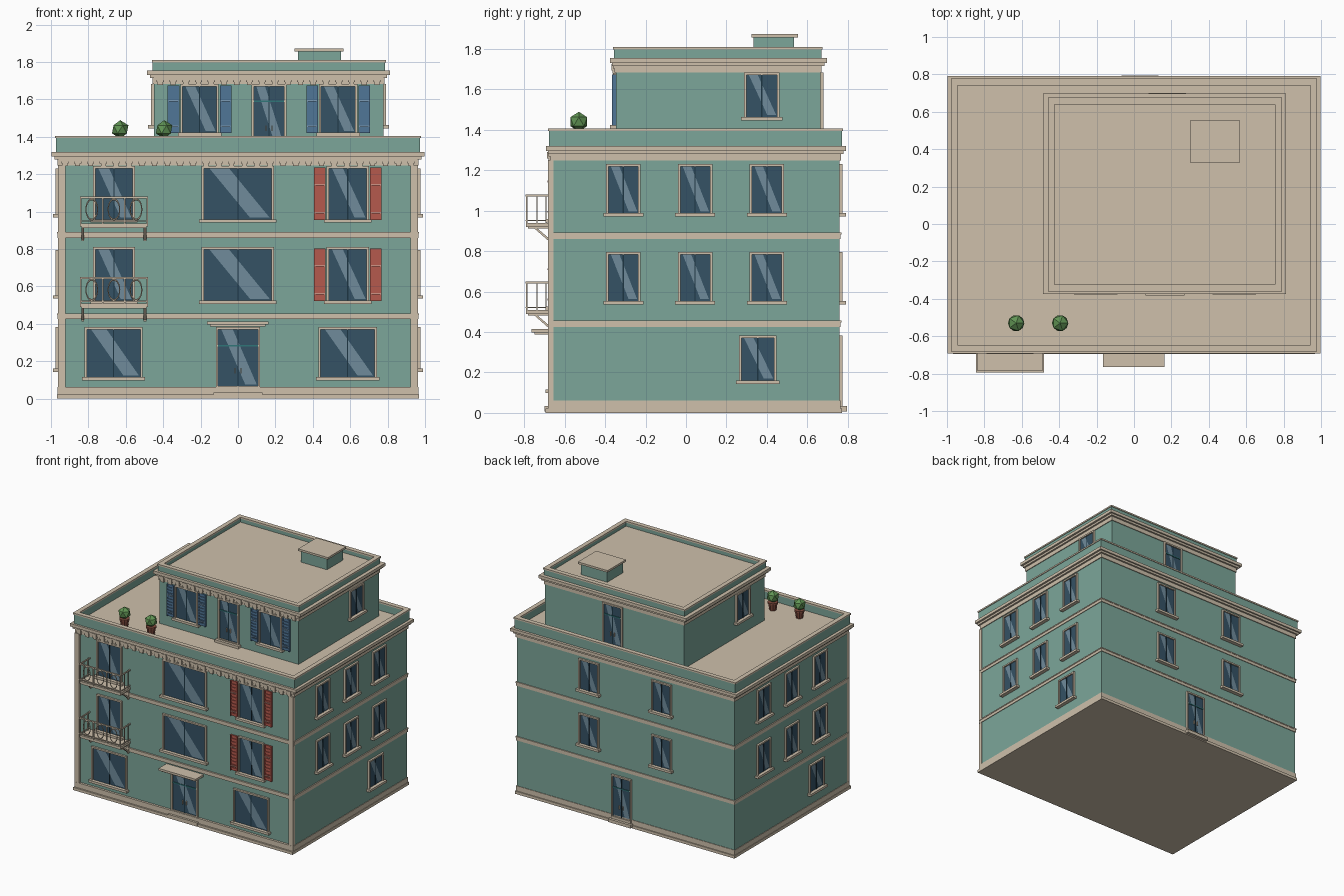
import bpy, bmesh, math
from mathutils import Matrix, Vector

if "Cube" in bpy.data.objects:
    bpy.data.objects.remove(bpy.data.objects["Cube"])

COL = dict(wall=(.20, .38, .32), trim=(.62, .53, .41), glass=(.035, .085, .13), shine=(.16, .26, .33),
           dark=(.012, .035, .055), teal=(.03, .18, .19), red=(.46, .10, .075), pink=(.62, .30, .24),
           blue=(.08, .18, .31), sky=(.2, .33, .46), leaf=(.12, .30, .09), pot=(.23, .075, .05))
MAT = {}
for k, c in COL.items():
    MAT[k] = bpy.data.materials.new(k)
    MAT[k].diffuse_color = (*c, 1)


def wall(x, y, deg):
    """Wall frame: x runs along the wall, -y points outward."""
    return Matrix.Translation((x, y, 0)) @ Matrix.Rotation(math.radians(deg), 4, 'Z')


class Part:
    def __init__(self, name, m=Matrix()):
        self.name, self.m, self.bm, self.mats = name, m, bmesh.new(), []

    def slot(self, mat):
        if mat not in self.mats:
            self.mats.append(mat)
        return self.mats.index(mat)

    def box(self, x0, x1, y0, y1, z0, z1, mat='trim'):
        t = Matrix.Translation(((x0+x1)/2, (y0+y1)/2, (z0+z1)/2)) @ Matrix.Diagonal((x1-x0, y1-y0, z1-z0, 1))
        vs = bmesh.ops.create_cube(self.bm, size=1, matrix=t)['verts']
        for f in {f for v in vs for f in v.link_faces}:
            f.material_index = self.slot(mat)

    def ring(self, x0, x1, y0, y1, z0, z1, w, mat='trim'):
        for a, b in ((y0, y0+w), (y1-w, y1)):
            self.box(x0, x1, a, b, z0, z1, mat)
        for a, b in ((x0, x0+w), (x1-w, x1)):
            self.box(a, b, y0+w, y1-w, z0, z1, mat)

    def poly(self, pts, mat, extrude=None):
        f = self.bm.faces.new([self.bm.verts.new(p) for p in pts])
        f.material_index = self.slot(mat)
        if extrude:
            new = bmesh.ops.extrude_face_region(self.bm, geom=[f], use_keep_orig=True)['geom']
            bmesh.ops.translate(self.bm, vec=extrude, verts=[v for v in new if isinstance(v, bmesh.types.BMVert)])
            bmesh.ops.recalc_face_normals(self.bm, faces=self.bm.faces)

    def done(self):
        me = bpy.data.meshes.new(self.name)
        self.bm.to_mesh(me)
        self.bm.free()
        for k in self.mats:
            me.materials.append(MAT[k])
        ob = bpy.data.objects.new(self.name, me)
        ob.matrix_world = self.m
        bpy.context.collection.objects.link(ob)
        return ob


def glazing(p, u0, u1, z0, z1):
    t, m = .012, (u0+u1)/2
    p.box(u0+t, u1-t, -.004, .01, z0, z1-t, 'glass')
    a, w = u0+t, u1-u0-2*t
    p.poly([(a+w*s, -.005, z) for s, z in ((.08, z1-t), (.68, z0+t), (.97, z0+t), (.37, z1-t))], 'shine')
    p.box(m-.003, m+.003, -.008, 0, z0, z1-t, 'dark')
    for b in (u0, u1-t):
        p.box(b, b+t, -.015, .01, z0, z1-t)
    p.box(u0, u1, -.015, .01, z1-t, z1)


def window(name, m, u0, u1, z0, z1, shutters=None):
    p = Part(name, m)
    glazing(p, u0, u1, z0, z1)
    p.box(u0-.014, u1+.014, -.03, .01, z0-.015, z0+.003)
    p.done()
    if shutters:
        base, light = shutters
        s = Part(name + '_shutters', m)
        for a in (u0-.068, u1+.006):
            s.box(a, a+.062, -.010, .005, z0, z1-.008, base)
            for e in (a, a+.054):
                s.box(e, e+.008, -.018, -.008, z0, z1-.008, base)
            n = 10
            for i in range(n):
                z = z0 + .012 + i*(z1-z0-.03)/n
                s.box(a+.008, a+.054, -.015, -.008, z, z+.012, base)
            for f in (.12, .64):
                z = z0 + f*(z1-z0)
                s.box(a+.004, a+.058, -.019, -.008, z, z+.008, light)
        s.done()


def door(name, m, u0, u1, z0, z1, zt, ground):
    p = Part(name, m)
    glazing(p, u0, u1, z0, z1)
    p.box(u0+.012, u1-.012, -.009, 0, zt, zt+.008, 'teal')
    for s in (-1, 1):
        c = (u0+u1)/2 + s*.016
        p.box(c-.003, c+.003, -.014, 0, z0+.07, z0+.10, 'trim')
    p.box(u0-.012, u1+.012, -.035, .01, ground, ground+.025)
    p.box(u0, u1, -.015, .01, ground, z0+.003)
    p.done()


# main block: walls, plinth, string courses, corner pilasters
X, YF, YB = .96, -.665, .76
p = Part('main_walls')
p.box(-X, X, YF, YB, .02, 1.3, 'wall')
p.done()
p = Part('plinth')
p.box(-X-.008, X+.008, YF-.03, YB+.012, 0, .022)
p.box(-X-.004, X+.004, YF-.018, YB+.004, .022, .062)
p.done()
p = Part('string_courses')
for z in (.425, .86):
    p.box(-X-.005, X+.005, YF-.01, YB+.005, z, z+.022)
    p.box(-X-.008, X+.008, YF-.013, YB+.008, z+.022, z+.031)
p.done()
p = Part('corner_pilasters')
for a in (-X-.003, X-.037):
    p.box(a, a+.04, YF-.017, YF+.01, .06, 1.25)
p.done()


def crown(name, x0, x1, y0, y1, z, teeth):
    """Frieze, cornice, parapet, deck and front dentils; z is the cornice underside."""
    p = Part(name + '_cornice')
    p.box(x0-.006, x1+.006, y0-.006, y1+.006, z-.043, z)
    p.box(x0-.02, x1+.02, y0-.018, y1+.02, z-.010, z+.006)
    p.box(x0-.036, x1+.036, y0-.028, y1+.032, z+.006, z+.03)
    p.done()
    d = Part(name + '_dentils')
    step = (x1-x0)/teeth
    d.box(x0, x1, y0-.014, y0, z-.022, z)
    for i in range(teeth):
        c = x0 + (i+.5)*step
        d.box(c-step*.28, c+step*.28, y0-.022, y0, z-.032, z)
        d.box(c-step*.2, c+step*.2, y0-.016, y0, z-.047, z-.032)
    d.done()


def parapet(name, x0, x1, y0, y1, z0, z1, deck):
    p = Part(name + '_parapet')
    p.ring(x0, x1, y0, y1, z0, z1-.012, .026, 'wall')
    p.ring(x0-.005, x1+.005, y0-.005, y1+.005, z1-.012, z1, .036)
    p.done()
    p = Part(name + '_deck')
    p.box(x0+.01, x1-.01, y0+.01, y1-.01, z0, deck)
    p.done()


crown('main', -X, X, YF, YB, 1.29, 28)
parapet('main', -.974, .974, -.677, .772, 1.318, 1.405, 1.335)

# penthouse block and roof hatch
PX0, PX1, PYF, PYB = -.45, .777, -.347, .665
p = Part('penthouse_walls')
p.box(PX0, PX1, PYF, PYB, 1.32, 1.74, 'wall')
p.done()
crown('penthouse', PX0, PX1, PYF, PYB, 1.725, 18)
parapet('penthouse', -.456, .785, -.355, .67, 1.753, 1.81, 1.768)
p = Part('roof_hatch')
p.box(.32, .55, .335, .535, 1.765, 1.857, 'wall')
p.box(.303, .565, .325, .555, 1.857, 1.873)
p.done()

# wall frames for front, right, back, left
F, R, B, L = wall(0, YF, 0), wall(X, 0, 90), wall(0, YB, 180), wall(-X, 0, -90)
PF, PR, PB, PL = wall(0, PYF, 0), wall(PX1, 0, 90), wall(0, PYB, 180), wall(PX0, 0, -90)
RED, BLUE = ('red', 'pink'), ('blue', 'sky')

# front openings
window('front_ground_window_left', F, -.82, -.51, .113, .382)
window('front_ground_window_right', F, .43, .742, .113, .382)
door('front_door', F, -.118, .118, .065, .382, .28, .008)
for n, z in ((2, .522), (3, .956)):
    window(f'balcony_window_{n}', F, -.775, -.552, z, z+.288)
    window(f'front_wide_window_{n}', F, -.194, .192, z, z+.288)
    window(f'front_shutter_window_{n}', F, .474, .70, z, z+.288, RED)
for n, u in (('left', -.308), ('right', .433)):
    window(f'penthouse_window_{n}', PF, u, u+.205, 1.42, 1.682, BLUE)
door('penthouse_front_door', PF, .073, .258, 1.36, 1.682, 1.585, 1.33)
p = Part('door_canopy', F)
p.box(-.165, .162, -.10, .01, .397, .414)
p.box(-.15, .147, -.085, .01, .387, .397)
p.done()

# side and back openings
for side, m, s, pm in (('right', R, 1, PR), ('left', L, -1, PL)):
    for n, z in ((2, .55), (3, .985)):
        for i, y in enumerate((-.31, .045, .40)):
            window(f'{side}_window_{n}_{i+1}', m, s*y-.085, s*y+.085, z, z+.245)
    yg, yp = (.355, .375) if s > 0 else (-.265, -.065)
    window(f'{side}_ground_window', m, s*yg-.093, s*yg+.093, .158, .382)
    window(f'{side}_penthouse_window', pm, s*yp-.088, s*yp+.088, 1.46, 1.682)
for n, z in ((2, .55), (3, .985)):
    for i, x in enumerate((-.32, .32)):
        window(f'back_window_{n}_{i+1}', B, x-.088, x+.088, z, z+.245)
door('back_door', B, -.12, .055, .05, .382, .28, .008)
door('penthouse_back_door', PB, -.265, -.09, 1.36, 1.682, 1.585, 1.33)

# balconies with ring railings and brackets
for n, zs in ((2, .482), (3, .912)):
    p = Part(f'balcony_{n}')
    x0, x1, yo, yw = -.845, -.482, -.79, -.66
    p.box(x0, x1, yo, yw, zs+.008, zs+.026)
    p.box(x0+.008, x1-.008, yo+.008, yw, zs, zs+.008)
    for z, h in ((zs+.158, .01), (zs+.036, .006)):
        p.box(x0, x1, yo-.003, yo+.007, z, z+h)
        for a in (x0, x1-.008):
            p.box(a, a+.008, yo, yw, z, z+h)
    posts = [x0+.004+i*(x1-x0-.008)/3 for i in range(4)]
    for x in posts:
        p.box(x-.004, x+.004, yo-.002, yo+.006, zs+.02, zs+.16)
    for y in (yo+.05, yo+.095):
        for x in (posts[0], posts[3]):
            p.box(x-.003, x+.003, y, y+.006, zs+.02, zs+.16)
    for x in (x0+.008, x1-.022):
        p.poly([(x, y, zs+dz) for y, dz in ((-.75, 0), (-.735, 0), (-.67, -.055), (-.67, -.07))], 'trim', (.014, 0, 0))
        p.box(x, x+.014, -.68, -.66, zs-.07, zs)
    p.done()
    for i in range(3):
        bpy.ops.mesh.primitive_torus_add(major_segments=20, minor_segments=6, major_radius=.031, minor_radius=.003,
                                         location=((posts[i]+posts[i+1])/2, yo+.002, zs+.1), rotation=(math.pi/2, 0, 0))
        ob = bpy.context.object
        ob.name = f'balcony_{n}_ring_{i+1}'
        ob.scale.y = 1.75
        ob.data.materials.append(MAT['trim'])

# potted shrubs on the terrace
for i, x in enumerate((-.63, -.395)):
    bpy.ops.mesh.primitive_cone_add(vertices=10, radius1=.026, radius2=.036, depth=.06, location=(x, -.53, 1.363))
    bpy.context.object.name = f'pot_{i+1}'
    bpy.context.object.data.materials.append(MAT['pot'])
    bpy.ops.mesh.primitive_cylinder_add(vertices=10, radius=.039, depth=.012, location=(x, -.53, 1.393))
    bpy.context.object.name = f'pot_rim_{i+1}'
    bpy.context.object.data.materials.append(MAT['pot'])
    bpy.ops.mesh.primitive_ico_sphere_add(subdivisions=1, radius=.049, location=(x, -.53, 1.44))
    bpy.context.object.name = f'shrub_{i+1}'
    bpy.context.object.data.materials.append(MAT['leaf'])

for m in bpy.data.materials:
    if m.users and not m.is_grease_pencil:
        m.use_nodes = True
        m.node_tree.nodes["Principled BSDF"].inputs["Base Color"].default_value = m.diffuse_color
